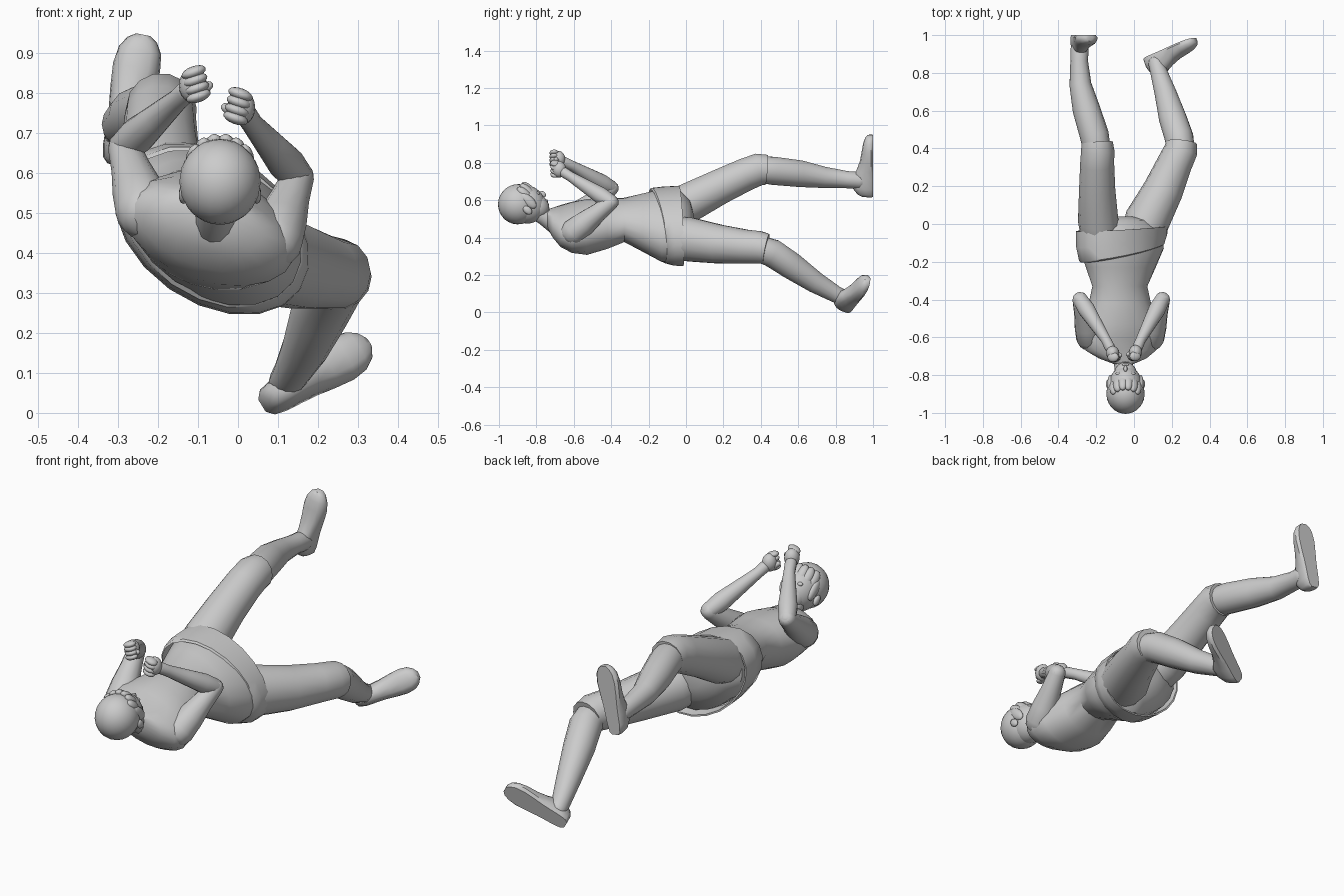
import bpy, bmesh, math
from mathutils import Vector as V, Matrix

if "Cube" in bpy.data.objects:
    bpy.data.objects.remove(bpy.data.objects["Cube"])

N = 14


def finish(name, bm, angle=45):
    bmesh.ops.recalc_face_normals(bm, faces=bm.faces)
    me = bpy.data.meshes.new(name)
    bm.to_mesh(me)
    bm.free()
    ob = bpy.data.objects.new(name, me)
    bpy.context.collection.objects.link(ob)
    for p in me.polygons:
        p.use_smooth = True
    me.set_sharp_from_angle(angle=math.radians(angle))
    return ob


def loft(name, rings, caps=True):
    bm = bmesh.new()
    vs = [[bm.verts.new(p) for p in r] for r in rings]
    n = len(vs[0])
    for a, b in zip(vs, vs[1:]):
        for i in range(n):
            bm.faces.new((a[i], a[(i + 1) % n], b[(i + 1) % n], b[i]))
    if caps:
        bm.faces.new(vs[0])
        bm.faces.new(vs[-1])
    return finish(name, bm)


def ring(c, A, B, n=N):
    return [c + A * math.cos(2 * math.pi * i / n) + B * math.sin(2 * math.pi * i / n)
            for i in range(n)]


def limb(name, pts, round_start=True, round_end=True):
    """Round tube through (x, y, z, radius) points."""
    c = [V(p[:3]) for p in pts]
    rings = []
    last = len(pts) - 1
    for i, p in enumerate(pts):
        t = (c[min(i + 1, last)] - c[max(i - 1, 0)]).normalized()
        A = V((1, 0, 0)) - t * t.x
        A.normalize()
        B = t.cross(A)
        r = p[3]
        if i == 0 and round_start:
            rings += [ring(c[i] + t * s * r, A * r * k, B * r * k)
                      for s, k in ((-.85, .5), (-.5, .86))]
        rings.append(ring(c[i], A * r, B * r))
        if i == last and round_end:
            rings += [ring(c[i] + t * s * r, A * r * k, B * r * k)
                      for s, k in ((.5, .86), (.85, .5))]
    return loft(name, rings)


def ball(name, c, radii, rot=None, seg=16):
    bm = bmesh.new()
    bmesh.ops.create_uvsphere(bm, u_segments=seg, v_segments=seg // 2 + 2, radius=1)
    M = Matrix.Translation(c) @ (rot or Matrix.Identity(4)) @ Matrix.Diagonal((*radii, 1))
    bmesh.ops.transform(bm, matrix=M, verts=bm.verts)
    return finish(name, bm, 80)


def body_ring(x, y, z, roll, a, b, skew=0):
    """Rolled oval section; skew shifts the +x side along y."""
    r = math.radians(roll)
    return ring(V((x, y, z)), V((math.cos(r) * a, skew, -math.sin(r) * a)),
                V((math.sin(r) * b, 0, math.cos(r) * b)), 20)


# Torso
loft("torso", [body_ring(*s) for s in (
    (-.055, -.74, .50, 15, .055, .05), (-.06, -.712, .48, 17, .13, .075),
    (-.07, -.67, .462, 18, .195, .10), (-.07, -.61, .455, 18, .222, .125),
    (-.07, -.53, .457, 19, .205, .143), (-.075, -.42, .475, 22, .17, .13),
    (-.075, -.33, .495, 25, .152, .11), (-.07, -.23, .48, 30, .198, .14),
    (-.065, -.13, .465, 34, .245, .17), (-.065, -.04, .465, 35, .245, .165),
    (-.065, .02, .475, 35, .16, .11), (-.065, .04, .475, 35, .06, .05))])

# Loose hip band, open towards the legs
loft("hip_band", [body_ring(*s) for s in (
    (-.066, -.155, .467, 34, .238, .165, .05), (-.065, -.148, .465, 35, .25, .175, .05),
    (-.065, -.09, .462, 35, .268, .181, .035), (-.065, -.025, .462, 35, .27, .186, .015),
    (-.065, -.025, .462, 35, .262, .178, .015), (-.065, -.09, .462, 35, .25, .17, .035))],
    caps=False)

# Legs: trouser leg to the knee, then calf
limb("thigh_raised", [(-.175, -.07, .55, .105), (-.19, .02, .59, .107), (-.195, .18, .672, .096),
                      (-.195, .32, .738, .09), (-.192, .39, .765, .088), (-.195, .43, .762, .083)],
     True, False)
limb("calf_raised", [(-.195, .39, .765, .072), (-.21, .47, .757, .077), (-.253, .61, .742, .073),
                     (-.284, .74, .722, .058), (-.29, .86, .71, .047), (-.288, .93, .705, .047)])
limb("thigh_lowered", [(.045, -.06, .40, .115), (.07, .02, .39, .12), (.155, .18, .365, .106),
                       (.215, .32, .352, .093), (.248, .39, .348, .089), (.252, .43, .34, .083)],
     True, False)
limb("calf_lowered", [(.25, .39, .34, .072), (.238, .46, .318, .077), (.205, .56, .252, .074),
                      (.168, .69, .162, .059), (.133, .80, .098, .046), (.12, .85, .075, .044)])


def foot(name, heel, toe, normal):
    heel, toe, n = V(heel), V(toe), V(normal)
    u = toe - heel
    n = (n - u * (n.dot(u) / u.length_squared)).normalized()
    w = n.cross(u).normalized()
    rings = []
    for t, hw, h in ((0, .022, .06), (.04, .036, .085), (.14, .043, .11), (.28, .045, .115),
                     (.42, .048, .09), (.58, .055, .07), (.75, .06, .06), (.88, .054, .052),
                     (.96, .038, .042), (1, .018, .03)):
        c = heel + u * t
        pts = [c + w * hw * k for k in (-.8, 0, .8)]
        pts += [c + w * hw * math.copysign(abs(math.cos(a)) ** .7, math.cos(a))
                - n * (.012 + (h - .012) * math.sin(a))
                for a in (math.pi * i / 8 for i in range(9))]
        rings.append(pts)
    loft(name, rings)


foot("foot_raised", (-.305, 1.0, .62), (-.237, 1.0, .947), (0, 1, 0))
foot("foot_lowered", (.060, .875, .018), (.322, .985, .170), (-.3, .9, -.25))

# Arms with fists
for tag, side, sh, el, wr, fi in (
        ("left", 1, (.09, -.60, .43), (.15, -.40, .59), (.035, -.615, .725), (.008, -.678, .765)),
        ("right", -1, (-.235, -.60, .505), (-.285, -.40, .665), (-.15, -.61, .785),
         (-.113, -.683, .82))):
    sh, el, wr, fi = V(sh), V(el), V(wr), V(fi)
    limb("upper_arm_" + tag, [(*sh, .072), (*sh.lerp(el, .3), .065),
                              (*sh.lerp(el, .65), .05), (*el, .041)])
    limb("forearm_" + tag, [(*el, .04), (*el.lerp(wr, .25), .046), (*el.lerp(wr, .6), .037),
                            (*wr, .027), (*wr.lerp(fi, .6), .028)])
    ball("palm_" + tag, fi, (.035, .038, .044))
    for k in range(4):
        z = .033 - k * .02
        ball(f"finger_{tag}_{k}", fi + V((-side * (.002 + .004 * k), -.022, z)),
             (.032, .026, .015), Matrix.Rotation(side * .35, 4, 'Y'), 12)
    limb("thumb_" + tag, [(*(fi + V((-side * .015, .0, -.022))), .014),
                          (*(fi + V((-side * .04, -.012, .0))), .011)])

# Neck
limb("neck", [(-.058, -.70, .475, .056), (-.055, -.76, .515, .048), (-.05, -.83, .56, .052)])

# Head, tipped forward
R = Matrix.Rotation(math.radians(49), 4, 'X')
H = Matrix.Translation((-.045, -.878, .58)) @ R


def head_ball(name, c, radii, seg=16, spin=0.0):
    rot = R @ Matrix.Rotation(spin, 4, 'Z')
    return ball(name, H @ V(c), radii, rot, seg)


head_ball("face", (0, .014, -.02), (.088, .1, .105), 24)
head_ball("jaw", (0, .042, -.068), (.062, .064, .072))
head_ball("nose", (0, .112, -.05), (.01, .016, .02), 10)
head_ball("mouth", (0, .099, -.09), (.02, .008, .008), 10)
head_ball("hair", (0, -.014, .014), (.102, .108, .107), 24)
for s in (-1, 1):
    head_ball(f"eye_{s}", (s * .036, .1, -.028), (.017, .008, .01), 10)
    head_ball(f"ear_{s}", (s * .092, -.005, -.045), (.012, .02, .028), 10)
    head_ball(f"side_lock_{s}", (s * .08, .035, -.015), (.016, .028, .055), 12)
# Fringe swept over the forehead
for k in range(6):
    a = math.radians(-55 + 22 * k)
    head_ball(f"fringe_{k}", (.076 * math.sin(a), .002 + .086 * math.cos(a), .025),
              (.026, .022, .05), 12, -a)
